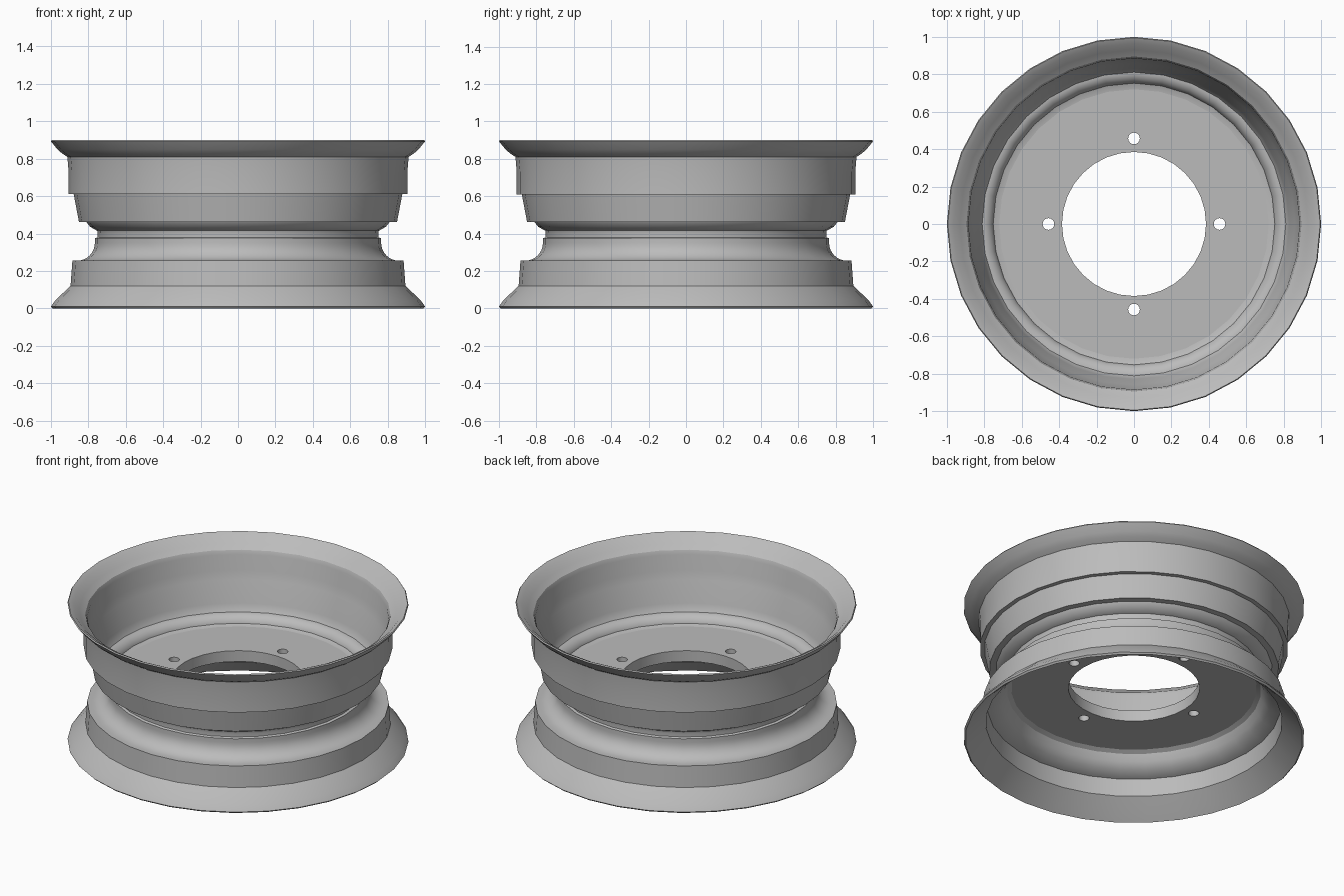
import bpy
import math

if "Cube" in bpy.data.objects:
    bpy.data.objects.remove(bpy.data.objects["Cube"], do_unlink=True)

SIDES = 32

# Grey metal
steel = bpy.data.materials.new("grey_steel")
steel.use_nodes = True
steel.diffuse_color = (0.5, 0.5, 0.5, 1)
steel.node_tree.nodes["Principled BSDF"].inputs["Base Color"].default_value = (0.5, 0.5, 0.5, 1)


def lathe(name, profile):
    """Spin a closed (radius, height) profile, counter-clockwise, about z."""
    n = len(profile)
    verts = [(r * math.cos(a), r * math.sin(a), z)
             for a in (math.tau * i / SIDES for i in range(SIDES)) for r, z in profile]
    faces = []
    for i in range(SIDES):
        a, b = i * n, (i + 1) % SIDES * n
        for j in range(n):
            k = (j + 1) % n
            faces.append((a + j, b + j, b + k, a + k))
    mesh = bpy.data.meshes.new(name)
    mesh.from_pydata(verts, [], faces)
    mesh.materials.append(steel)
    ob = bpy.data.objects.new(name, mesh)
    bpy.context.collection.objects.link(ob)
    return ob


def arc(cx, cz, radius, start, end, steps=8):
    """Points on an arc, angles in degrees."""
    angles = [math.radians(start + (end - start) * i / steps) for i in range(steps + 1)]
    return [(cx + radius * math.cos(t), cz + radius * math.sin(t)) for t in angles]


def shade(ob):
    bpy.ops.object.select_all(action="DESELECT")
    ob.select_set(True)
    bpy.context.view_layer.objects.active = ob
    bpy.ops.object.shade_smooth_by_angle(angle=math.radians(30))


# Rim barrel: outer wall going up, then inner wall going down
lower_outer = [(0.99, 0), (1, 0.01), (0.975, 0.045), (0.895, 0.12), (0.885, 0.255)]
lower_groove = arc(0.86, 0.35, 0.095, 270, 180)
neck = [(0.765, 0.375), (0.75, 0.38), (0.75, 0.4)]
upper_groove = arc(0.815, 0.398, 0.065, 165, 90, 6)
upper_outer = [(0.85, 0.463), (0.878, 0.61), (0.905, 0.61), (0.905, 0.73),
               (0.912, 0.81), (0.94, 0.828), (0.965, 0.85), (1, 0.893), (0.995, 0.9)]
upper_inner = [(0.965, 0.885), (0.93, 0.85), (0.895, 0.825), (0.885, 0.8), (0.88, 0.7),
               (0.86, 0.65), (0.83, 0.51)]
upper_bowl = [(0.815, 0.467), (0.79, 0.436), (0.755, 0.416), (0.72, 0.41)]
lower_bowl = [(0.72, 0.34), (0.745, 0.325), (0.765, 0.285), (0.795, 0.247), (0.845, 0.225)]
lower_inner = [(0.86, 0.22), (0.87, 0.11), (0.95, 0.035)]
rim = lathe("rim_barrel", lower_outer + lower_groove + neck + upper_groove + upper_outer
            + upper_inner + upper_bowl + lower_bowl + lower_inner)
shade(rim)

# Centre disc with hub opening
disc = lathe("centre_disc", [(0.385, 0.34), (0.72, 0.34), (0.72, 0.41), (0.385, 0.41)])

# Four bolt holes
for i in range(4):
    a = i * math.pi / 2
    bpy.ops.mesh.primitive_cylinder_add(
        vertices=24, radius=0.031, depth=0.3,
        location=(0.457 * math.cos(a), 0.457 * math.sin(a), 0.375))
    cutter = bpy.context.object
    cutter.name = "bolt_hole_cutter"
    cutter.hide_render = True
    mod = disc.modifiers.new("bolt_hole", "BOOLEAN")
    mod.operation = "DIFFERENCE"
    mod.object = cutter
    bpy.context.view_layer.objects.active = disc
    bpy.ops.object.modifier_apply(modifier=mod.name)
    bpy.data.objects.remove(cutter, do_unlink=True)
shade(disc)
